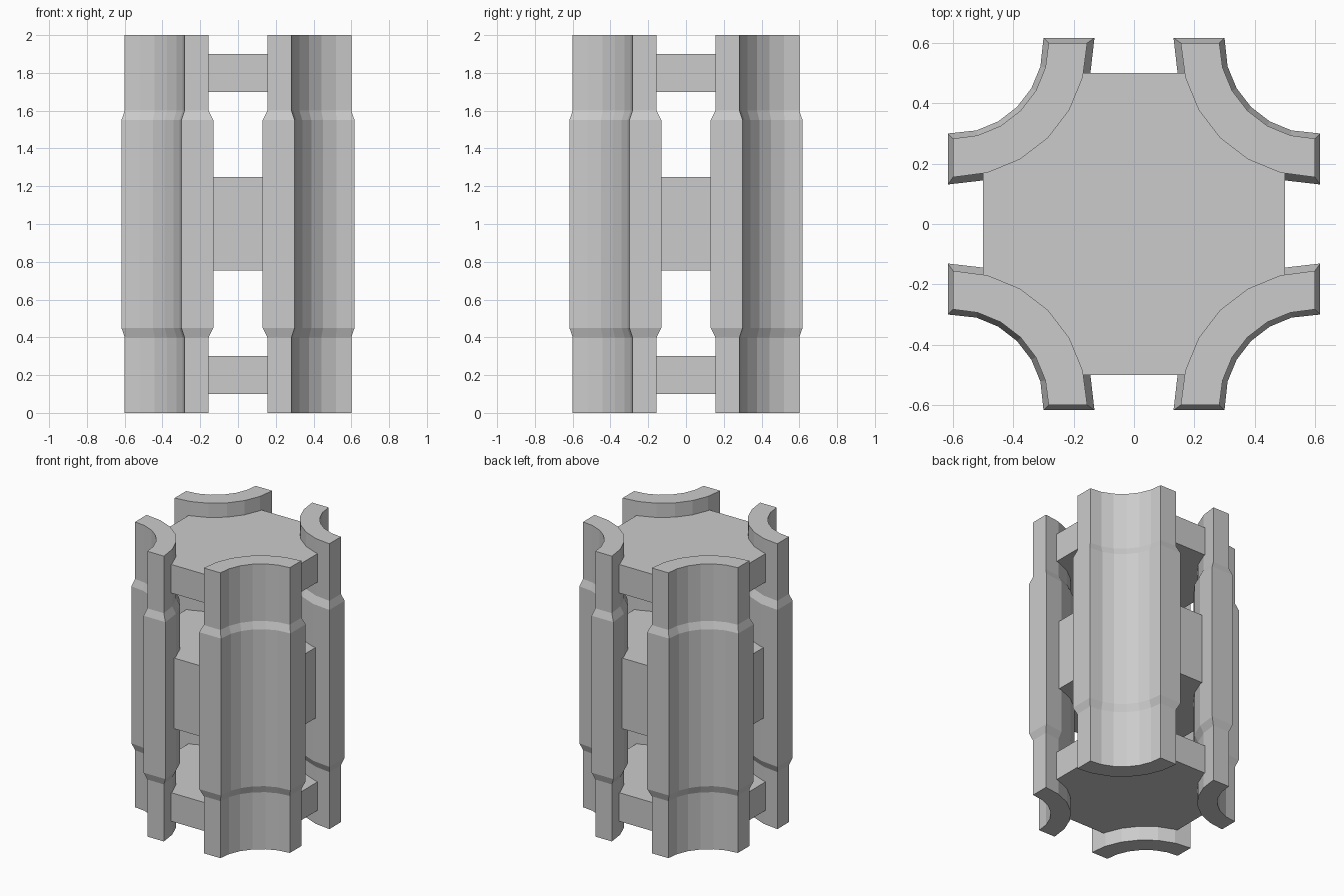
import bpy, bmesh
from math import cos, sin, radians

if "Cube" in bpy.data.objects:
    bpy.data.objects.remove(bpy.data.objects["Cube"])

C = 0.6       # centre of each corner arc
STEPS = 6     # segments per quarter arc


def arc(radius, extend=0.0):
    """Quarter arc facing the model's axis, ends pushed outward by extend."""
    pts = []
    for i in range(STEPS + 1):
        t = radians(90 * i / STEPS)
        pts.append([C - radius * cos(t), C - radius * sin(t)])
    pts[0][1] += extend
    pts[-1][0] += extend
    return pts


def loft(name, layers):
    """Join stacked (z, outline) layers into a closed solid."""
    bm = bmesh.new()
    rings = [[bm.verts.new((x, y, z)) for x, y in outline] for z, outline in layers]
    n = len(rings[0])
    for a, b in zip(rings, rings[1:]):
        for i in range(n):
            j = (i + 1) % n
            bm.faces.new((a[i], a[j], b[j], b[i]))
    bm.faces.new(rings[0][::-1])
    bm.faces.new(rings[-1])
    bmesh.ops.recalc_face_normals(bm, faces=bm.faces[:])
    mesh = bpy.data.meshes.new(name)
    bm.to_mesh(mesh)
    bm.free()
    obj = bpy.data.objects.new(name, mesh)
    bpy.context.collection.objects.link(obj)
    return obj


# Curved corner posts, thicker through the middle
slim = arc(0.445) + arc(0.317)[::-1]
thick = arc(0.469, 0.017) + arc(0.300, 0.017)[::-1]
post_layers = [(0, slim), (0.4, slim), (0.45, thick),
               (1.55, thick), (1.6, slim), (2, slim)]
for k in range(4):
    post = loft(f"corner_post_{k + 1}", post_layers)
    post.rotation_euler.z = radians(90 * k)

# Cross-shaped plates with scooped corners that fit against the posts
corner = [(0.172, 0.5)] + arc(0.443)[1:-1] + [(0.5, 0.172)]
outline = []
for k in range(4):
    pts = corner
    for _ in range(k):
        pts = [(y, -x) for x, y in pts]
    outline += pts
for name, low, high in (("bottom_plate", 0.1, 0.3),
                        ("middle_block", 0.755, 1.25),
                        ("top_plate", 1.7, 1.9)):
    loft(name, [(low, outline), (high, outline)])
